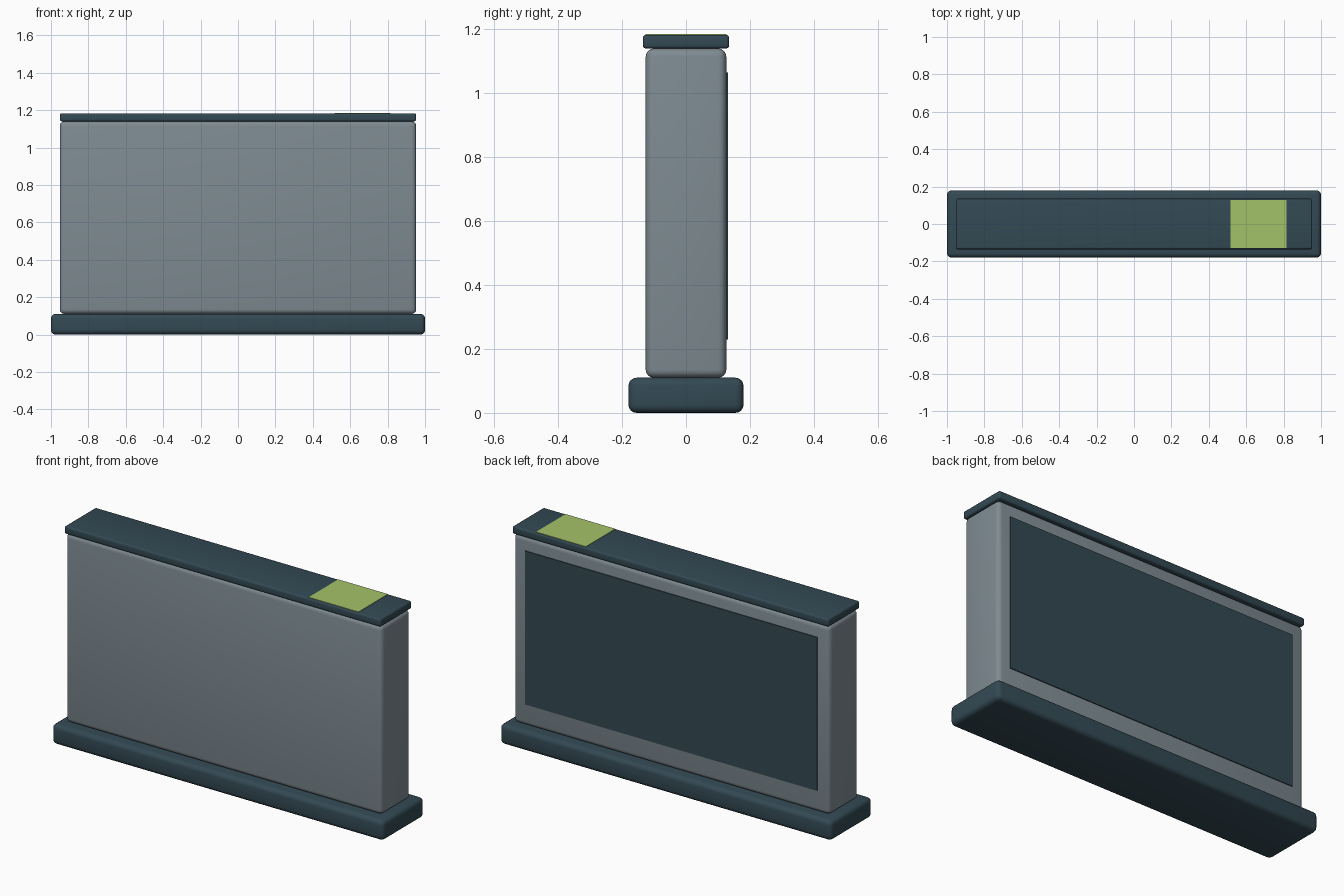
import bpy
from math import radians

if "Cube" in bpy.data.objects:
    bpy.data.objects.remove(bpy.data.objects["Cube"])


def material(name, rgb):
    m = bpy.data.materials.new(name)
    m.diffuse_color = (*rgb, 1)
    m.use_nodes = True
    m.node_tree.nodes["Principled BSDF"].inputs["Base Color"].default_value = m.diffuse_color
    return m


dark = material("dark_slate", (0.033, 0.067, 0.088))
grey = material("blue_grey", (0.21, 0.26, 0.29))
green = material("lime", (0.37, 0.54, 0.14))


def box(name, x, y, z, mat, bevel=0.0):
    """Box from (min, max) ranges, with optional rounded edges."""
    ranges = (x, y, z)
    bpy.ops.mesh.primitive_cube_add(size=1, location=[(a + b) / 2 for a, b in ranges])
    ob = bpy.context.object
    ob.name = name
    ob.scale = [b - a for a, b in ranges]
    bpy.ops.object.transform_apply(location=False, rotation=False, scale=True)
    ob.data.materials.append(mat)
    if bevel:
        mod = ob.modifiers.new("rounded_edges", 'BEVEL')
        mod.width = bevel
        mod.segments = 4
        bpy.ops.object.modifier_apply(modifier=mod.name)
        bpy.ops.object.shade_smooth_by_angle(angle=radians(30))
    return ob


# Plinth, main body and overhanging top
box("base", (-1, 1), (-0.18, 0.18), (0, 0.11), dark, 0.025)
box("body", (-0.953, 0.953), (-0.126, 0.126), (0.11, 1.14), grey, 0.025)
box("top_slab", (-0.953, 0.953), (-0.135, 0.135), (1.14, 1.183), dark, 0.01)

# Thin inset-looking panel on the back
box("back_panel", (-0.88, 0.88), (0.12, 0.131), (0.229, 1.065), dark)

# Coloured pad on the top
box("top_pad", (0.515, 0.815), (-0.127, 0.127), (1.178, 1.185), green)
